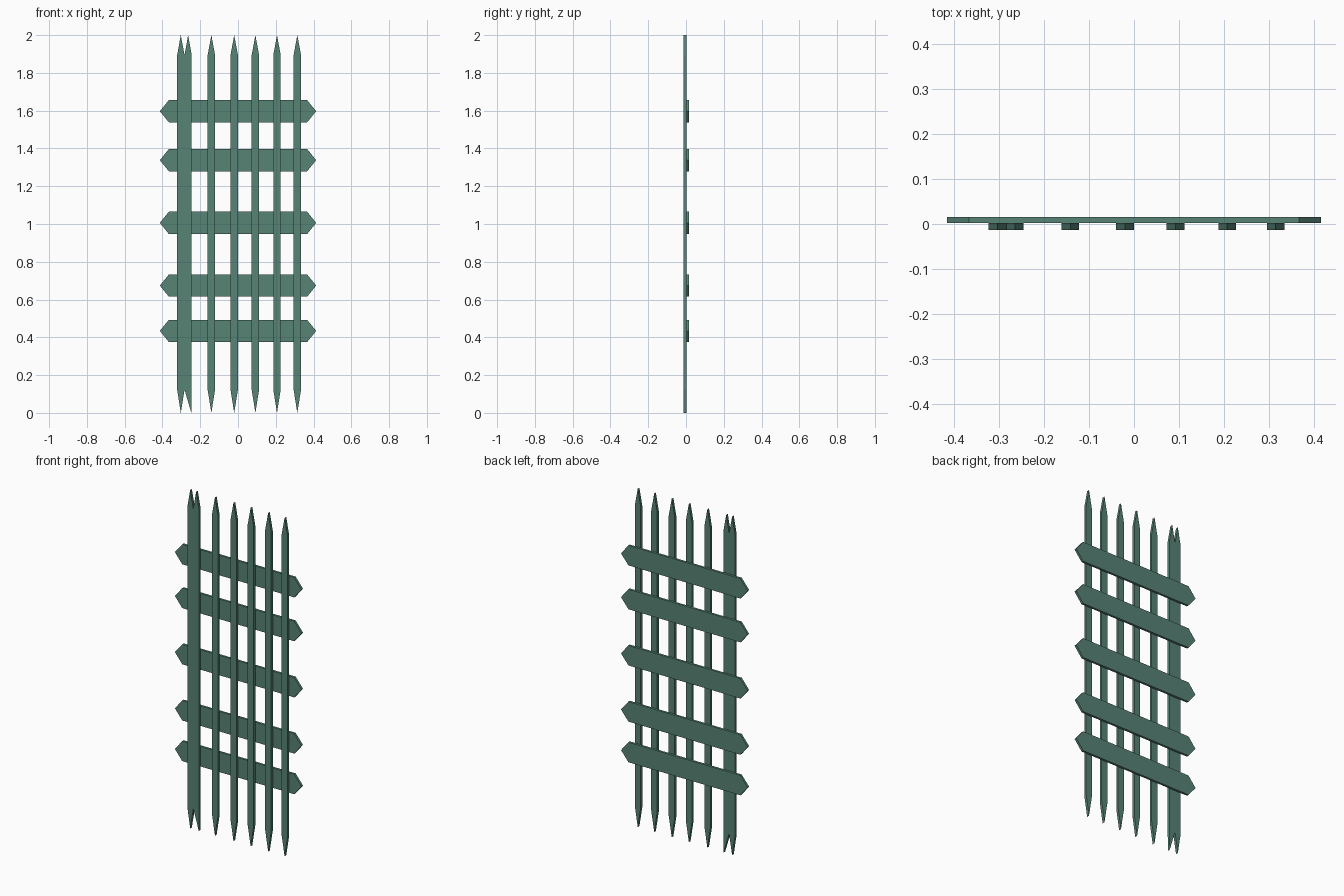
import bpy
import bmesh

cube = bpy.data.objects.get("Cube")
if cube:
    bpy.data.objects.remove(cube, do_unlink=True)

green = bpy.data.materials.new("muted_green")
green.use_nodes = True
colour = (0.095, 0.228, 0.178, 1)
green.diffuse_color = colour
green.node_tree.nodes["Principled BSDF"].inputs["Base Color"].default_value = colour


def board(name, outline, front, back):
    """Flat board: an (x, z) outline extruded from front to back along y."""
    bm = bmesh.new()
    face = bm.faces.new([bm.verts.new((x, front, z)) for x, z in outline])
    new = bmesh.ops.extrude_face_region(bm, geom=[face])["geom"]
    verts = [v for v in new if isinstance(v, bmesh.types.BMVert)]
    bmesh.ops.translate(bm, verts=verts, vec=(0, back - front, 0))
    bmesh.ops.recalc_face_normals(bm, faces=bm.faces)
    mesh = bpy.data.meshes.new(name)
    bm.to_mesh(mesh)
    bm.free()
    mesh.materials.append(green)
    obj = bpy.data.objects.new(name, mesh)
    bpy.context.collection.objects.link(obj)


# Upright slats, pointed at both ends
HALF, LOW, HIGH = 0.0195, 0.122, 1.895
FRONT, MID, BACK = -0.0135, 0.002, 0.0155
for i, x in enumerate((-0.141, -0.02, 0.092, 0.2065, 0.314)):
    l, r = x - HALF, x + HALF
    board(f"slat_{i + 1}", [(l, LOW), (x, 0), (r, LOW), (r, HIGH), (x, 2), (l, HIGH)], FRONT, MID)

# Wide double slat with forked ends
l, m, r = -0.322, -0.283, -0.245
board("double_slat", [(l, LOW), (-0.303, 0), (m, LOW), (-0.247, 0), (r, LOW),
                      (r, HIGH), (-0.264, 2), (m, HIGH), (-0.303, 2), (l, HIGH)], FRONT, MID)

# Cross rails behind the slats, pointed at both ends
END, SHOULDER, RISE = 0.414, 0.366, 0.059
for i, z in enumerate((0.434, 0.674, 1.006, 1.338, 1.597)):
    t, b = z + RISE, z - RISE
    board(f"rail_{i + 1}", [(-END, z), (-SHOULDER, b), (SHOULDER, b),
                            (END, z), (SHOULDER, t), (-SHOULDER, t)], MID, BACK)
